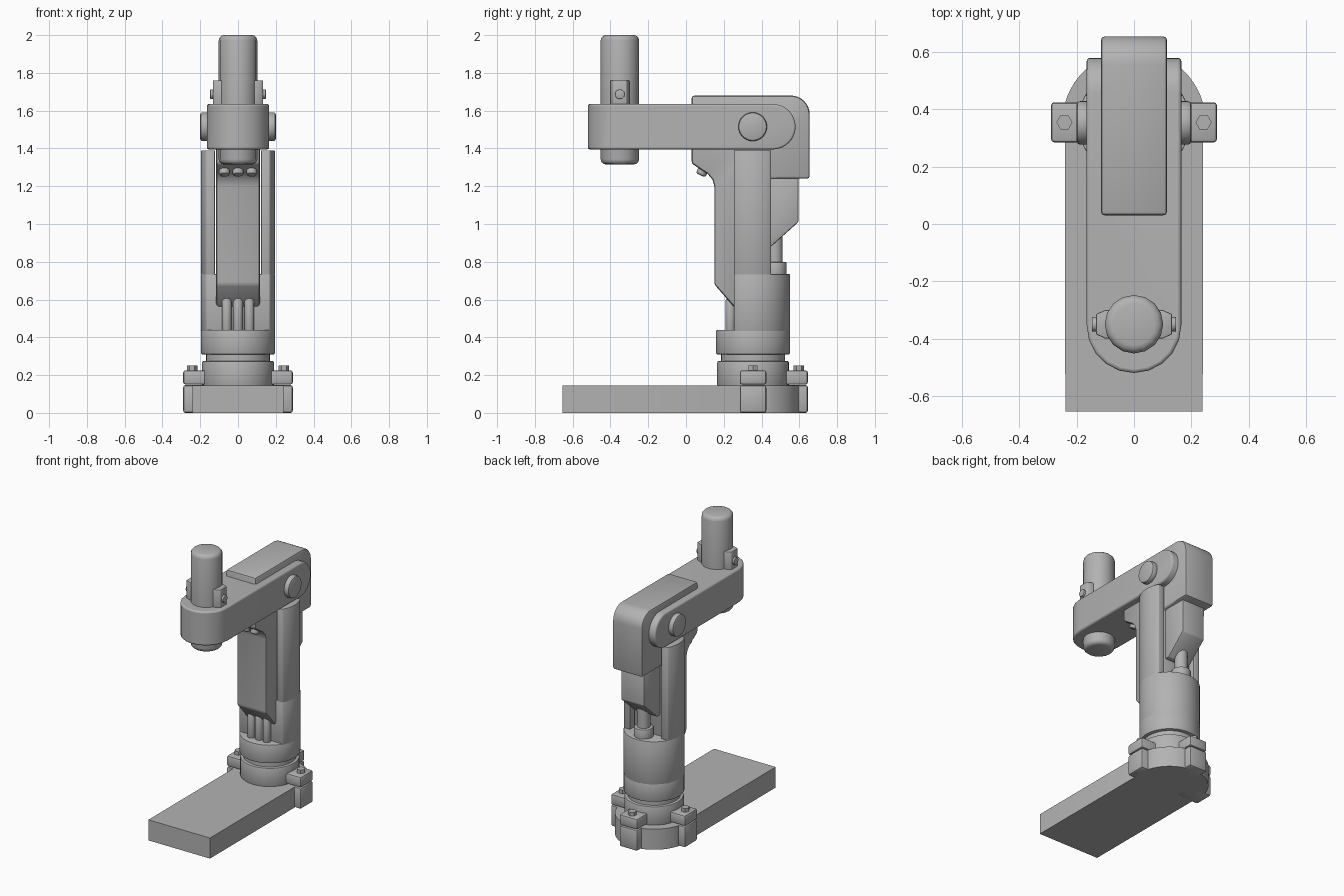
import bpy, bmesh
from math import sin, cos, pi, radians
from mathutils import Vector, Matrix

cube = bpy.data.objects.get("Cube")
if cube:
    bpy.data.objects.remove(cube, do_unlink=True)

grey = bpy.data.materials.new("machine_grey")
grey.use_nodes = True
GREY = (0.45, 0.45, 0.45, 1)
grey.diffuse_color = GREY
grey.node_tree.nodes["Principled BSDF"].inputs["Base Color"].default_value = GREY

COL_Y = 0.355      # column axis
TOOL_Y = -0.35     # tool axis
PIVOT_Z = 1.515


def apply(ob, mod):
    bpy.ops.object.select_all(action='DESELECT')
    ob.select_set(True)
    bpy.context.view_layer.objects.active = ob
    bpy.ops.object.modifier_apply(modifier=mod.name)


def finish(ob, bevel=0, segments=2):
    if bevel:
        mod = ob.modifiers.new("bevel", 'BEVEL')
        mod.width, mod.segments = bevel, segments
        mod.limit_method, mod.angle_limit = 'ANGLE', radians(40)
        apply(ob, mod)
    bpy.ops.object.select_all(action='DESELECT')
    ob.select_set(True)
    bpy.context.view_layer.objects.active = ob
    bpy.ops.object.shade_smooth_by_angle(angle=radians(35))
    return ob


def prism(name, points, lo, hi, axis='Z', bevel=0, segments=2):
    """Extrude an outline: (x, y) along Z, or (y, z) along X."""
    bm = bmesh.new()
    place = (lambda p, d: (p[0], p[1], d)) if axis == 'Z' else (lambda p, d: (d, p[0], p[1]))
    face = bm.faces.new([bm.verts.new(place(p, lo)) for p in points])
    top = bmesh.ops.extrude_face_region(bm, geom=[face])
    shift = Vector(place((0, 0), hi - lo))
    bmesh.ops.translate(bm, vec=shift, verts=[v for v in top["geom"] if isinstance(v, bmesh.types.BMVert)])
    bmesh.ops.recalc_face_normals(bm, faces=bm.faces)
    mesh = bpy.data.meshes.new(name)
    bm.to_mesh(mesh)
    bm.free()
    mesh.materials.append(grey)
    ob = bpy.data.objects.new(name, mesh)
    bpy.context.collection.objects.link(ob)
    return finish(ob, bevel, segments)


def arc(cx, cy, r, start, end, n=16):
    angles = [radians(start + (end - start) * i / n) for i in range(n + 1)]
    return [(cx + r * cos(a), cy + r * sin(a)) for a in angles]


def disc(name, cx, cy, r, lo, hi, axis='Z', sides=32, bevel=0, segments=2):
    return prism(name, arc(cx, cy, r, 0, 360, sides)[:-1], lo, hi, axis, bevel, segments)


def rect(x0, x1, y0, y1):
    return [(x0, y0), (x1, y0), (x1, y1), (x0, y1)]


# Base slab with a rounded rear end
prism("base_slab", [(-0.24, -0.655), (0.24, -0.655)] + arc(0, COL_Y, 0.25, 16, 164, 24), 0, 0.145)

# Mounting flange: three bolted ears, each in two layers
for label, angle in (("left", 0), ("back", 90), ("right", 180)):
    turn = Matrix.Translation((0, COL_Y, 0)) @ Matrix.Rotation(radians(angle), 4, 'Z')
    ear = rect(0.1, 0.29, -0.07, 0.07)
    parts = [prism(label + "_lower_ear", ear, 0, 0.147, bevel=0.012),
             prism(label + "_upper_ear", ear, 0.15, 0.225, bevel=0.012),
             disc(label + "_flange_bolt", 0.243, 0, 0.028, 0.22, 0.25, sides=6)]
    for ob in parts:
        ob.data.transform(turn)

# Column foot
disc("flange_ring", 0, COL_Y, 0.19, 0.14, 0.275, bevel=0.008)
disc("column_neck", 0, COL_Y, 0.17, 0.27, 0.315)
disc("column_collar", 0, COL_Y, 0.195, 0.31, 0.44, bevel=0.006)

# Lower column with a flat front, and two curved walls above it
prism("lower_column", arc(0, COL_Y, 0.195, -31, 211, 36), 0.43, 0.735, bevel=0.005)
wall = arc(0, COL_Y, 0.195, -31, 29, 12)
prism("left_column_wall", wall + [(0.122, 0.45), (0.122, 0.255)], 0.73, 1.39, bevel=0.004)
prism("right_column_wall", [(-x, y) for x, y in wall] + [(-0.122, 0.45), (-0.122, 0.255)],
      0.73, 1.39, bevel=0.004)

# Hoses below the front cover
for label, x in (("left", 0.06), ("middle", 0), ("right", -0.06)):
    disc(label + "_hose", x, 0.235, 0.026, 0.42, 0.61, sides=16, bevel=0.015)

# Elbow housing, continuing down as the front cover
housing = [(0.03, 1.68)] + arc(0.555, 1.58, 0.1, 90, 0, 8)
housing += [(0.655, 1.24), (0.42, 1.24), (0.42, 0.56), (0.255, 0.56), (0.15, 0.68),
            (0.15, 1.2), (0.14, 1.235), (0.115, 1.265), (0.03, 1.32)]
prism("elbow_housing", housing, -0.116, 0.116, 'X', bevel=0.014)

# Small plugs under the housing, tilted forward
tilt = Matrix.Translation((0, 0.09, 1.285)) @ Matrix.Rotation(radians(-25), 4, 'X')
for label, x in (("left", 0.072), ("middle", 0), ("right", -0.072)):
    plug = disc(label + "_plug", x, 0, 0.028, -0.03, 0.03, sides=16, bevel=0.012)
    plug.data.transform(tilt)

# Rear actuator: block, rod and collar
prism("actuator_block", [(0.4, 1.26), (0.595, 1.26), (0.595, 1.01), (0.45, 0.88), (0.4, 0.88)],
      -0.09, 0.09, 'X', bevel=0.008)
disc("actuator_rod", 0, 0.47, 0.042, 0.7, 0.98, sides=24)
disc("actuator_collar", 0, 0.47, 0.063, 0.7, 0.8, sides=24, bevel=0.01)

# Horizontal arm: rounded in plan at the front, in profile at the rear
arm = prism("horizontal_arm", [(0.165, 0.58), (-0.165, 0.58)]
            + arc(0, TOOL_Y - 0.005, 0.165, 180, 360, 10), 1.395, 1.635)
side = prism("arm_profile_cutter", [(-0.7, 1.395)] + arc(0.46, PIVOT_Z, 0.12, -90, 90, 16)
             + [(-0.7, 1.635)], -0.3, 0.3, 'X')
mod = arm.modifiers.new("rear_round", 'BOOLEAN')
mod.operation, mod.object, mod.solver = 'INTERSECT', side, 'EXACT'
apply(arm, mod)
bpy.data.objects.remove(side, do_unlink=True)
finish(arm, 0.02, 3)

# Pivot caps on both sides of the elbow
for label, s in (("left", 1), ("right", -1)):
    lo, hi = sorted((s * 0.15, s * 0.2))
    disc(label + "_pivot_cap", 0.353, PIVOT_Z, 0.076, lo, hi, 'X', bevel=0.012)

# Vertical tool barrel with side clamps and screws
disc("tool_barrel", 0, TOOL_Y, 0.102, 1.315, 2.0, sides=16, bevel=0.028, segments=3)
for label, s in (("left", 1), ("right", -1)):
    outline = [(s * 0.07, -0.4), (s * 0.1, -0.4), (s * 0.133, -0.385),
               (s * 0.133, -0.315), (s * 0.1, -0.3), (s * 0.07, -0.3)]
    prism(label + "_clamp", outline, 1.6, 1.76, bevel=0.005)
    lo, hi = sorted((s * 0.12, s * 0.147))
    disc(label + "_clamp_screw", TOOL_Y, 1.687, 0.026, lo, hi, 'X', sides=12, bevel=0.004)
